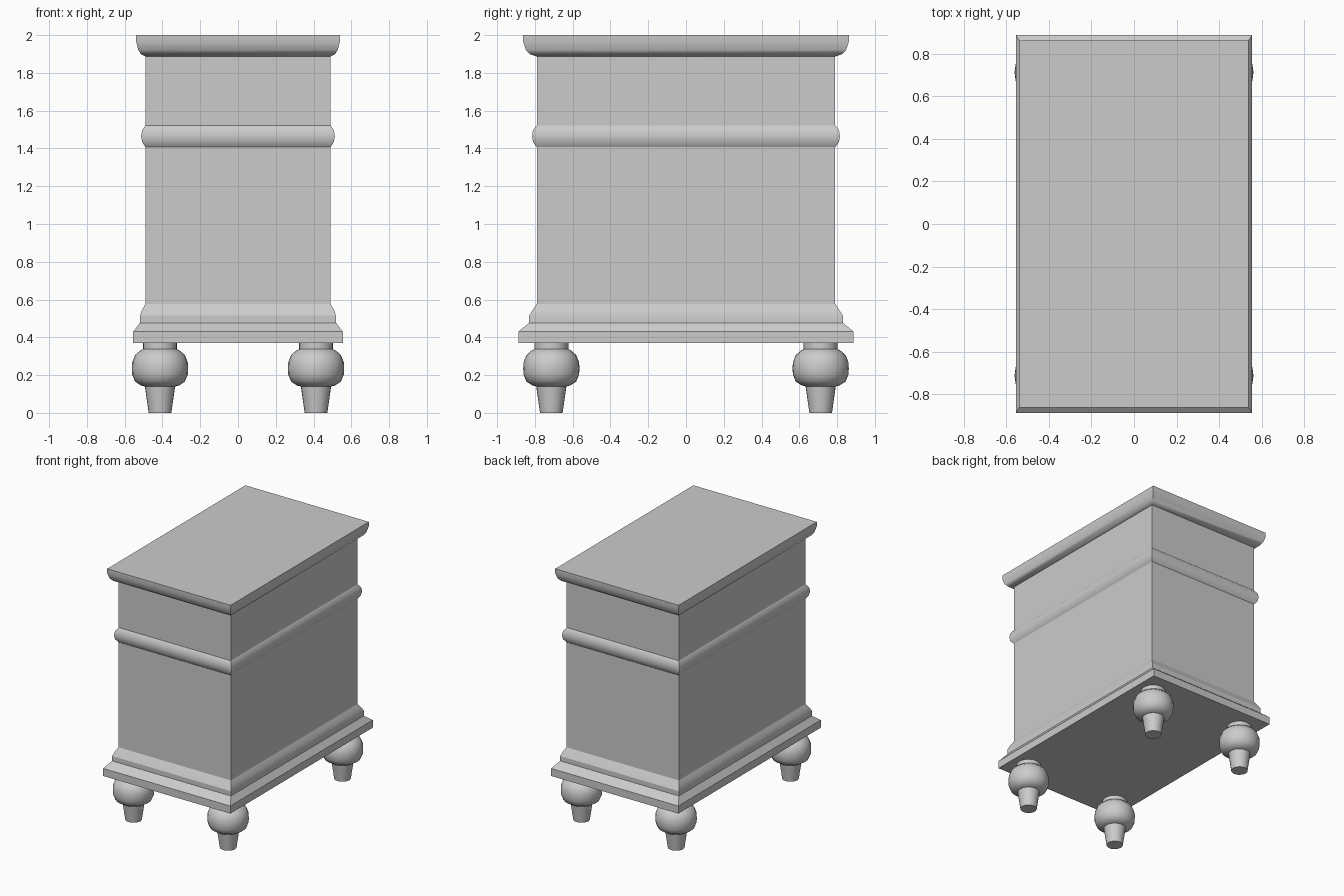
import bpy, bmesh, math

if "Cube" in bpy.data.objects:
    bpy.data.objects.remove(bpy.data.objects["Cube"])

BX, BY = 0.49, 0.79   # half sizes of the cabinet body


def finish(name, bm, angle):
    bmesh.ops.recalc_face_normals(bm, faces=bm.faces)
    me = bpy.data.meshes.new(name)
    bm.to_mesh(me)
    bm.free()
    ob = bpy.data.objects.new(name, me)
    bpy.context.collection.objects.link(ob)
    bpy.ops.object.select_all(action='DESELECT')
    ob.select_set(True)
    bpy.context.view_layer.objects.active = ob
    bpy.ops.object.shade_smooth_by_angle(angle=math.radians(angle))
    return ob


def loft(name, rings, angle):
    """Skin a stack of closed rings and cap both ends."""
    bm = bmesh.new()
    loops = [[bm.verts.new(p) for p in r] for r in rings]
    for a, b in zip(loops, loops[1:]):
        n = len(a)
        for i in range(n):
            j = (i + 1) % n
            bm.faces.new((a[i], a[j], b[j], b[i]))
    bm.faces.new(loops[0][::-1])
    bm.faces.new(loops[-1])
    return finish(name, bm, angle)


def moulding(name, profile, angle=30):
    """Rectangular stack from (half x, half y, z)."""
    return loft(name, [[(-x, -y, z), (x, -y, z), (x, y, z), (-x, y, z)]
                       for x, y, z in profile], angle)


def turned(name, profile, cx, cy, sides=24):
    """Round turning from (radius, z)."""
    steps = [2 * math.pi * i / sides for i in range(sides)]
    return loft(name, [[(cx + r * math.cos(a), cy + r * math.sin(a), z) for a in steps]
                       for r, z in profile], 40)


# Cabinet body
moulding("cabinet_body", [(BX, BY, 0.45), (BX, BY, 1.95)])

# Stepped plinth
moulding("plinth_lower", [(0.555, 0.888, 0.37), (0.555, 0.888, 0.43), (0.519, 0.83, 0.477)])
moulding("plinth_upper", [(0.519, 0.83, 0.477), (0.519, 0.83, 0.515),
                          (0.508, 0.812, 0.545), (BX, BY, 0.577)])

# Rounded waist band
moulding("waist_band", [(BX, BY, 1.407), (0.507, 0.81, 1.433), (0.513, 0.815, 1.465),
                        (0.507, 0.81, 1.497), (BX, BY, 1.522)], 50)

# Top slab with rounded underside
moulding("top_slab", [(BX, BY, 1.887), (0.513, 0.825, 1.898), (0.528, 0.848, 1.922),
                      (0.539, 0.862, 1.965), (0.539, 0.862, 2.0)], 50)

# Turned feet
foot = [(0.06, 0), (0.08, 0.14), (0.1, 0.145), (0.132, 0.166), (0.147, 0.202), (0.149, 0.235),
        (0.147, 0.268), (0.132, 0.306), (0.105, 0.33), (0.09, 0.337), (0.09, 0.37)]
for sx, side in ((-1, "left"), (1, "right")):
    for sy, end in ((-1, "front"), (1, "back")):
        turned(f"{end}_{side}_foot", foot, sx * 0.413, sy * 0.713)
